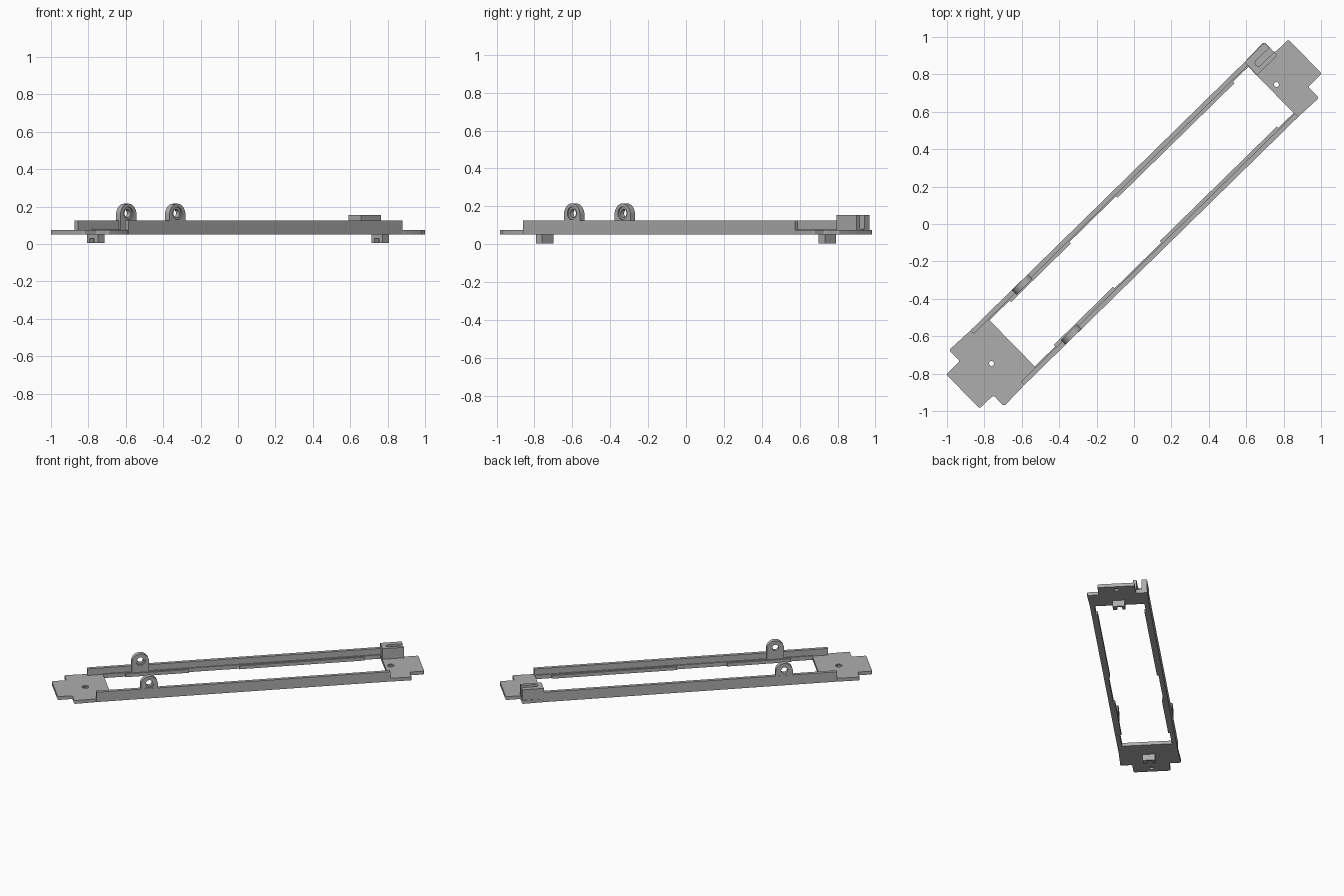
import bpy, bmesh, math
from mathutils import Matrix

if "Cube" in bpy.data.objects:
    bpy.data.objects.remove(bpy.data.objects["Cube"])

grey = bpy.data.materials.new("plain grey")
grey.use_nodes = True
colour = (0.42, 0.42, 0.42, 1)
grey.diffuse_color = colour
grey.node_tree.nodes["Principled BSDF"].inputs["Base Color"].default_value = colour

# The frame lies diagonally: local x runs along the rails
TURN = Matrix.Rotation(math.radians(44.4), 4, 'Z')
WALL = 0.205


def finish(name, bm):
    bmesh.ops.recalc_face_normals(bm, faces=bm.faces)
    mesh = bpy.data.meshes.new(name)
    bm.to_mesh(mesh)
    bm.free()
    mesh.materials.append(grey)
    ob = bpy.data.objects.new(name, mesh)
    bpy.context.collection.objects.link(ob)
    ob.matrix_world = TURN
    return ob


def prism(name, outline, z0, z1, rounding=0):
    bm = bmesh.new()
    face = bm.faces.new([bm.verts.new((x, y, z0)) for x, y in outline])
    new = bmesh.ops.extrude_face_region(bm, geom=[face])["geom"]
    top = [v for v in new if isinstance(v, bmesh.types.BMVert)]
    bmesh.ops.translate(bm, verts=top, vec=(0, 0, z1 - z0))
    if rounding:
        upright = [e for e in bm.edges
                   if abs(e.verts[0].co.z - e.verts[1].co.z) > 0.001]
        bmesh.ops.bevel(bm, geom=upright, offset=rounding, segments=4,
                        affect='EDGES', profile=0.5)
    return finish(name, bm)


def box(name, x0, x1, y0, y1, z0, z1):
    return prism(name, [(x0, y0), (x1, y0), (x1, y1), (x0, y1)], z0, z1)


def cylinder(name, x, y, z, radius, depth, across=False):
    bm = bmesh.new()
    place = Matrix.Translation((x, y, z))
    if across:
        place = place @ Matrix.Rotation(math.pi / 2, 4, 'X')
    bmesh.ops.create_cone(bm, cap_ends=True, segments=24, radius1=radius,
                          radius2=radius, depth=depth, matrix=place)
    return finish(name, bm)


def cut(target, cutter):
    mod = target.modifiers.new("cut", 'BOOLEAN')
    mod.operation = 'DIFFERENCE'
    mod.solver = 'EXACT'
    mod.object = cutter
    bpy.context.view_layer.objects.active = target
    bpy.ops.object.modifier_apply(modifier=mod.name)
    bpy.data.objects.remove(cutter)


# End plates with a stepped outer tab, a screw hole and a peg underneath
for end, name, inner in ((1, "back", 1.025), (-1, "front", 0.912)):
    half = [(inner, 0.18), (1.02, 0.18), (1.02, WALL), (1.178, 0.21),
            (1.178, 0.128), (1.28, 0.128)]
    if end > 0:
        half = [(inner, WALL)] + half[3:]
    outline = [(end * x, y) for x, y in half]
    outline += [(x, -y) for x, y in reversed(outline)]
    plate = prism(name + "_plate", outline, 0.05, 0.075, 0.012)
    peg = box(name + "_peg", end * 1.066 - 0.024, end * 1.066 + 0.024,
              -0.042, 0.042, 0.004, 0.05)
    # a slot across the lower half of the peg
    cut(peg, box("slot_cutter", end * 1.066 - 0.03, end * 1.066 + 0.008,
                 -0.012, 0.022, -0.01, 0.03))
    for part in (plate, peg):
        cut(part, cylinder("hole_cutter", end * 1.066, 0, 0.05, 0.013, 0.2))
    cut(plate, cylinder("countersink_cutter", end * 1.066, 0, 0.075, 0.023, 0.012))
    cut(plate, cylinder("recess_cutter", end * 1.235, 0, 0.05, 0.016, 0.03))

# Side rails: tall outer wall, low ledge and two wider ledge sections
for side, name in ((1, "left"), (-1, "right")):
    box(name + "_rail_wall", -1.022, 1.03, side * WALL, side * 0.18, 0.05, 0.125)
    box(name + "_rail_ledge", -0.915, 1.03, side * 0.181, side * 0.173, 0.05, 0.08)
    for x0, x1 in ((0.035, 0.91), (-0.76, -0.315)):
        box(name + "_wide_ledge", x0, x1, side * 0.174, side * 0.162, 0.05, 0.075)

    # Upright ear with a round top, a bored hole and a shallow counterbore
    centre, mid, height, radius = -0.653, side * 0.187, 0.155, 0.06
    bm = bmesh.new()
    arch = [(centre - radius, 0.076)]
    for i in range(25):
        a = math.pi * (1 - i / 24)
        arch.append((centre + radius * math.cos(a), height + radius * math.sin(a)))
    arch.append((centre + radius, 0.076))
    face = bm.faces.new([bm.verts.new((x, mid - 0.017, z)) for x, z in arch])
    new = bmesh.ops.extrude_face_region(bm, geom=[face])["geom"]
    bmesh.ops.translate(bm, vec=(0, 0.034, 0),
                        verts=[v for v in new if isinstance(v, bmesh.types.BMVert)])
    ear = finish(name + "_ear", bm)
    cut(ear, cylinder("bore_cutter", centre, mid, 0.163, 0.022, 0.2, True))
    cut(ear, cylinder("counterbore_cutter", centre, mid - 0.017, 0.163, 0.034, 0.016, True))

# Corner block with a round-ended slot open to the outer end
block = box("corner_block", 1.027, 1.177, 0.108, WALL, 0.07, 0.155)
slot = [(1.2, 0.133), (1.2, 0.167)]
for i in range(9):
    a = math.pi / 2 + math.pi * i / 8
    slot.append((1.077 + 0.017 * math.cos(a), 0.15 + 0.017 * math.sin(a)))
cut(block, prism("slot_cutter", slot, 0.08, 0.2))

# Smooth the round surfaces and keep the edges crisp
bpy.ops.object.select_all(action='DESELECT')
for ob in bpy.context.scene.objects:
    if ob.type == 'MESH' and grey.name in ob.data.materials:
        ob.select_set(True)
        bpy.context.view_layer.objects.active = ob
bpy.ops.object.shade_smooth_by_angle(angle=math.radians(30))
